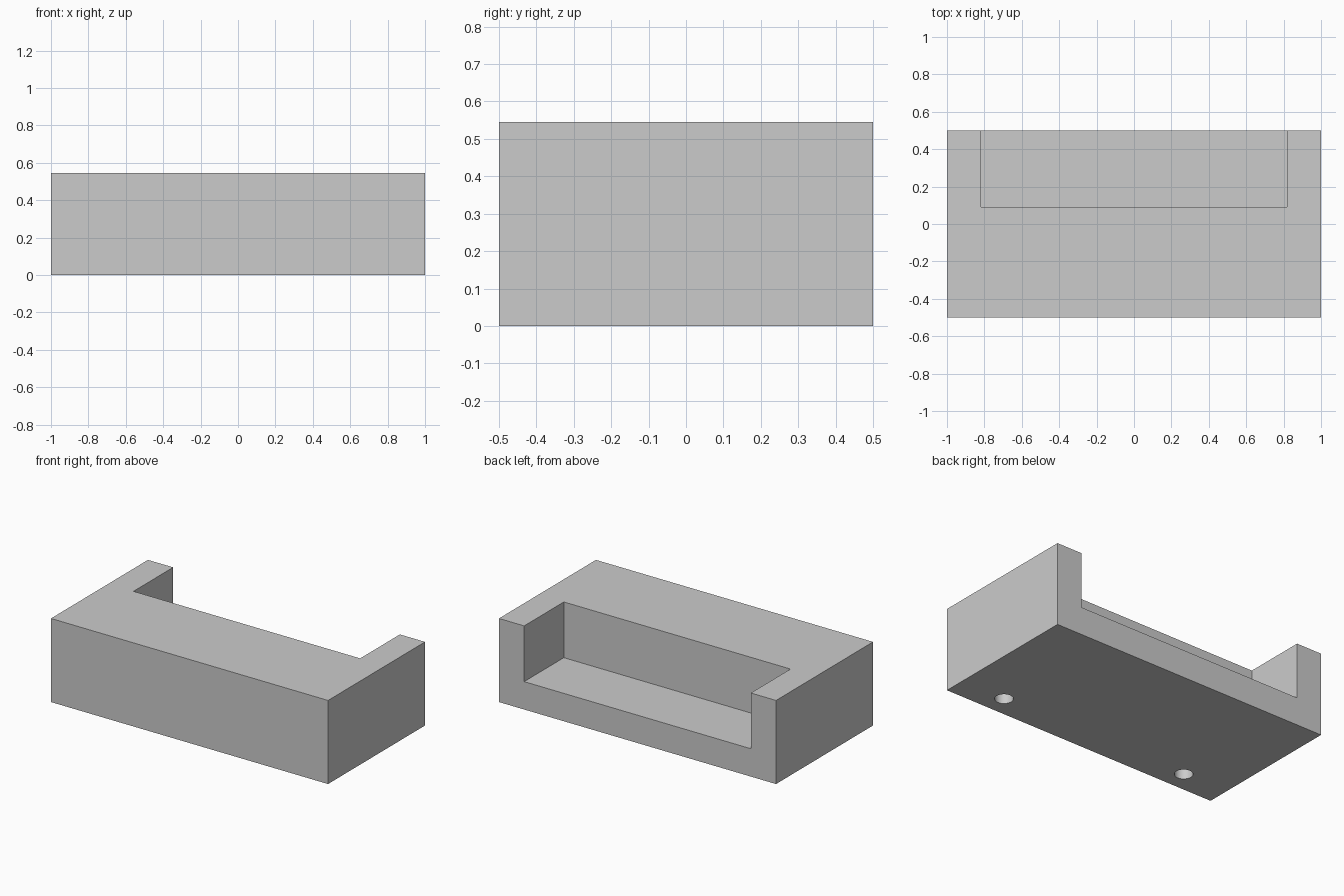
import bpy

if "Cube" in bpy.data.objects:
    bpy.data.objects.remove(bpy.data.objects["Cube"], do_unlink=True)

U = 2 / 11                      # wall thickness, the module of the design
HEIGHT = 3 * U

grey = bpy.data.materials.new("light_grey")
grey.use_nodes = True
colour = (0.6, 0.6, 0.6, 1)
grey.diffuse_color = colour
grey.node_tree.nodes["Principled BSDF"].inputs["Base Color"].default_value = colour


def box(name, low, high):
    """Box between two opposite corners."""
    centre = [(a + b) / 2 for a, b in zip(low, high)]
    bpy.ops.mesh.primitive_cube_add(size=1, location=centre)
    ob = bpy.context.object
    ob.name = name
    ob.scale = [b - a for a, b in zip(low, high)]
    bpy.ops.object.transform_apply(location=True, rotation=False, scale=True)
    ob.data.materials.append(grey)
    return ob


def cut(target, cutter):
    """Subtract the cutter and discard it."""
    mod = target.modifiers.new(cutter.name, "BOOLEAN")
    mod.operation = "DIFFERENCE"
    mod.solver = "EXACT"
    mod.object = cutter
    bpy.ops.object.select_all(action="DESELECT")
    target.select_set(True)
    bpy.context.view_layer.objects.active = target
    bpy.ops.object.modifier_apply(modifier=mod.name)
    bpy.data.objects.remove(cutter, do_unlink=True)


# Main block
block = box("holder_block", (-1, -0.5, 0), (1, 0.5, HEIGHT))

# Recess open to the top and the back
cut(block, box("recess_cutter", (U - 1, U / 2, U), (1 - U, 1, 1)))

# Two blind screw holes in the underside
for side in (-1, 1):
    bpy.ops.mesh.primitive_cylinder_add(
        vertices=48, radius=0.3 * U, depth=4 * U,
        location=(side * 3.75 * U, -2 * U, 0))
    hole = bpy.context.object
    hole.name = "screw_hole_cutter"
    hole.data.materials.append(grey)
    cut(block, hole)

bpy.ops.object.shade_smooth_by_angle()
